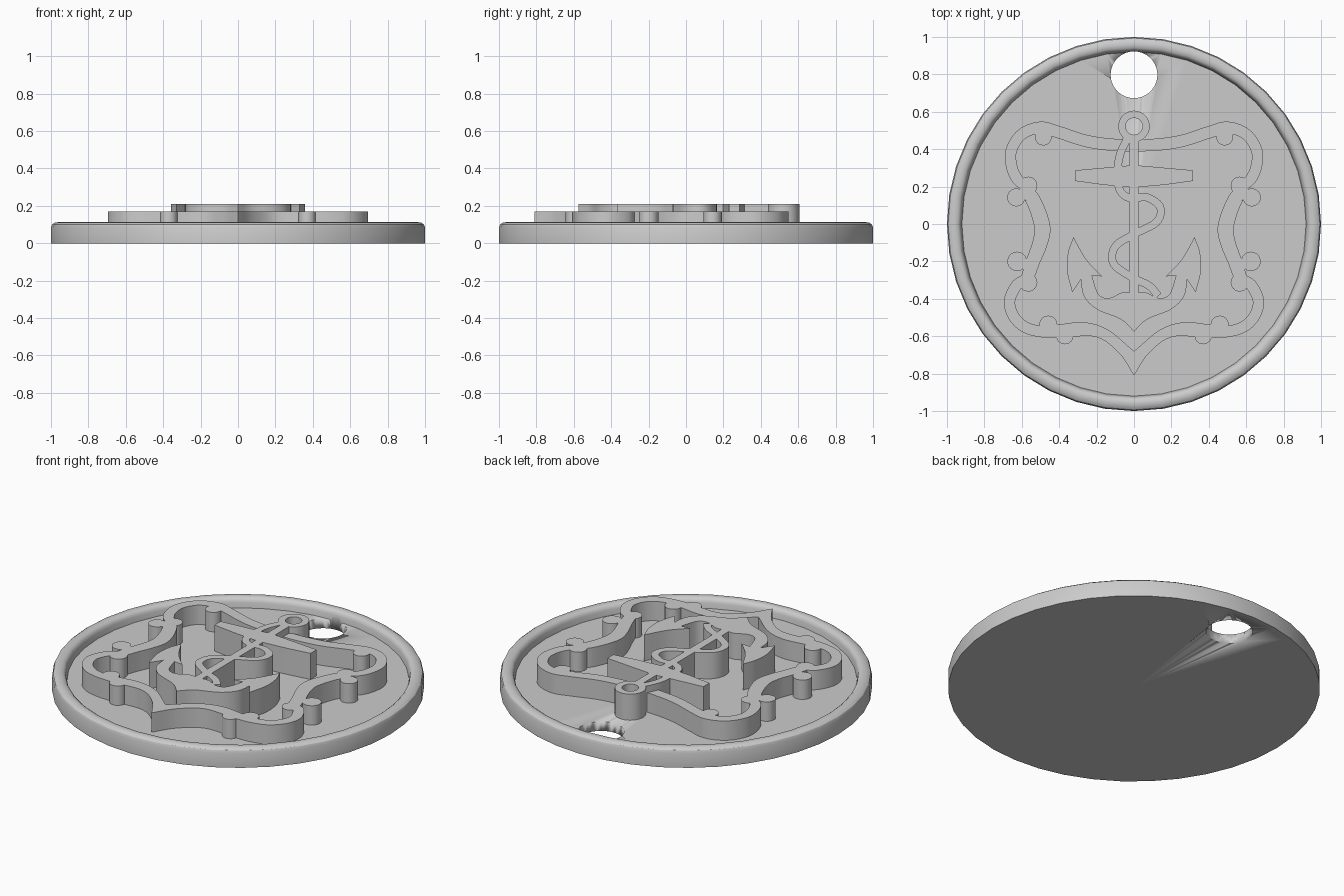
import bpy, bmesh, math
from mathutils import Vector

cube = bpy.data.objects.get("Cube")
if cube:
    bpy.data.objects.remove(cube, do_unlink=True)

grey = bpy.data.materials.new("plain_grey")
grey.use_nodes = True
GREY = (0.6, 0.6, 0.6, 1)
grey.diffuse_color = GREY
grey.node_tree.nodes["Principled BSDF"].inputs["Base Color"].default_value = GREY

FLOOR, FRAME_TOP, ANCHOR_TOP = 0.055, 0.17, 0.21
SUNK = FLOOR - 0.02  # raised parts start slightly inside the disc


def activate(obj):
    bpy.ops.object.select_all(action='DESELECT')
    obj.select_set(True)
    bpy.context.view_layer.objects.active = obj


def finish(name, bm):
    bmesh.ops.recalc_face_normals(bm, faces=bm.faces)
    mesh = bpy.data.meshes.new(name)
    bm.to_mesh(mesh)
    bm.free()
    mesh.materials.append(grey)
    obj = bpy.data.objects.new(name, mesh)
    bpy.context.collection.objects.link(obj)
    activate(obj)
    bpy.ops.object.shade_smooth_by_angle(angle=math.radians(32))
    return obj


def smooth(points, n=6):
    """Rounded path through the given points."""
    p = [Vector(q) for q in points]
    p = [2 * p[0] - p[1]] + p + [2 * p[-1] - p[-2]]
    path = []
    for a, b, c, d in zip(p, p[1:], p[2:], p[3:]):
        for i in range(n):
            t = i / n
            path.append(0.5 * (2 * b + (c - a) * t + (2 * a - 5 * b + 4 * c - d) * t ** 2
                               + (3 * b - a - 3 * c + d) * t ** 3))
    return path + [p[-2]]


def plate(name, outline, top, mirror=True):
    """Upright plate from a flat outline, optionally with its mirror twin."""
    bm = bmesh.new()
    for side in ((1, -1) if mirror else (1,)):
        face = bm.faces.new([bm.verts.new((side * q[0], q[1], SUNK)) for q in outline])
        grown = bmesh.ops.extrude_face_region(bm, geom=[face], use_keep_orig=True)
        moved = [g for g in grown["geom"] if isinstance(g, bmesh.types.BMVert)]
        bmesh.ops.translate(bm, verts=moved, vec=(0, 0, top - SUNK))
    return finish(name, bm)


def ribbon(name, points, top, mirror=True):
    """Band following a path of (x, y, width)."""
    path = smooth(points)
    left, right = [], []
    for i, p in enumerate(path):
        way = (path[min(i + 1, len(path) - 1)] - path[max(i - 1, 0)]).to_2d().normalized()
        across = Vector((-way.y, way.x)) * p.z / 2
        left.append(p.to_2d() + across)
        right.append(p.to_2d() - across)
    return plate(name, left + right[::-1], top, mirror)


def lathe(name, profile, steps, centre_y=0, closed=False):
    bm = bmesh.new()
    verts = [bm.verts.new((r, 0, z)) for r, z in profile]
    edges = [bm.edges.new(pair) for pair in zip(verts, verts[1:])]
    if closed:
        edges.append(bm.edges.new((verts[-1], verts[0])))
    bmesh.ops.spin(bm, geom=verts + edges, cent=(0, 0, 0), axis=(0, 0, 1),
                   angle=math.tau, steps=steps)
    bmesh.ops.remove_doubles(bm, verts=bm.verts, dist=0.0001)
    bmesh.ops.translate(bm, verts=bm.verts, vec=(0, centre_y, 0))
    return finish(name, bm)


# Disc with rounded raised rim and a recessed floor
disc = lathe("disc", [(0, 0), (1, 0), (1, 0.085), (0.994, 0.1), (0.98, 0.11), (0.96, 0.113),
                      (0.942, 0.11), (0.93, 0.1), (0.925, 0.085), (0.92, FLOOR), (0, FLOOR)], 40)

# Hanging hole
cutter = lathe("hole_cutter", [(0, -0.1), (0.125, -0.1), (0.125, 0.3), (0, 0.3)], 40, 0.798)
cutter.hide_render = True
cut = disc.modifiers.new("hole", 'BOOLEAN')
cut.operation = 'DIFFERENCE'
cut.solver = 'EXACT'
cut.object = cutter
activate(disc)
bpy.ops.object.modifier_apply(modifier=cut.name)
bpy.data.objects.remove(cutter, do_unlink=True)

# Scrolled frame: bands on each side
ribbon("frame_top_scroll", [(0, 0.42, 0.065), (0.13, 0.425, 0.065), (0.26, 0.445, 0.065),
                            (0.4, 0.49, 0.065), (0.5, 0.515, 0.065), (0.6, 0.48, 0.06),
                            (0.657, 0.39, 0.06), (0.652, 0.3, 0.06), (0.62, 0.235, 0.06),
                            (0.575, 0.2, 0.05)], FRAME_TOP)
ribbon("frame_side_scroll", [(0.62, 0.15, 0.06), (0.565, 0.16, 0.075), (0.522, 0.09, 0.08),
                             (0.49, -0.02, 0.086), (0.505, -0.11, 0.08), (0.54, -0.2, 0.075),
                             (0.57, -0.29, 0.07)], FRAME_TOP)
ribbon("frame_lower_scroll", [(0.57, -0.29, 0.05), (0.625, -0.325, 0.06), (0.665, -0.41, 0.06),
                              (0.645, -0.49, 0.06), (0.585, -0.55, 0.06), (0.5, -0.575, 0.06),
                              (0.4, -0.58, 0.06)], FRAME_TOP)
upper_edge = smooth([(0.42, -0.54), (0.27, -0.525), (0.14, -0.565), (0, -0.68)])
lower_edge = smooth([(0, -0.81), (0.08, -0.69), (0.2, -0.605), (0.37, -0.605)])
plate("frame_bottom_point", upper_edge + lower_edge, FRAME_TOP)

# Round scroll ends
for name, x, y, r in [("top_knob", 0.485, 0.465, 0.045),
                      ("upper_inner_knob", 0.565, 0.205, 0.048),
                      ("upper_outer_knob", 0.63, 0.142, 0.048),
                      ("lower_outer_knob", 0.625, -0.2, 0.052),
                      ("lower_inner_knob", 0.565, -0.313, 0.048),
                      ("bottom_inner_knob", 0.458, -0.538, 0.048),
                      ("bottom_outer_knob", 0.37, -0.597, 0.046)]:
    turn = [math.tau * i / 24 for i in range(24)]
    plate(name, [(x + r * math.cos(a), y + r * math.sin(a)) for a in turn], FRAME_TOP)

# Anchor ring, shaft and crossbar
lathe("anchor_ring", [(0.045, SUNK), (0.084, SUNK), (0.084, ANCHOR_TOP), (0.045, ANCHOR_TOP)],
      32, 0.522, closed=True)
plate("anchor_shaft", [(-0.024, 0.45), (0.024, 0.45), (0.024, -0.45), (-0.024, -0.45)],
      ANCHOR_TOP, mirror=False)
plate("anchor_crossbar", [(0, 0.315), (0.17, 0.3), (0.315, 0.287), (0.315, 0.23),
                          (0.17, 0.21), (0, 0.195)], ANCHOR_TOP)

# Anchor arms and flukes
arm_outer = smooth([(0.285, -0.27), (0.27, -0.38), (0.2, -0.455), (0.07, -0.51), (0, -0.575)])
arm_inner = smooth([(0, -0.37), (0.06, -0.365), (0.13, -0.395), (0.19, -0.375), (0.23, -0.26)])
plate("anchor_arms", arm_outer + arm_inner, ANCHOR_TOP)
fluke_outer = smooth([(0.324, -0.07), (0.352, -0.15), (0.358, -0.25), (0.33, -0.365)])
fluke_inner = smooth([(0.17, -0.28), (0.255, -0.19), (0.324, -0.07)])
plate("anchor_flukes", fluke_outer + [(0.28, -0.29), (0.235, -0.275)] + fluke_inner[:-1], ANCHOR_TOP)

# Rope winding round the shaft
ROPE = 0.042
rope_path = [(-0.035, 0.46), (-0.075, 0.37), (-0.088, 0.27), (-0.075, 0.18), (-0.02, 0.138),
             (0.07, 0.142), (0.14, 0.09), (0.12, 0.01), (0, -0.055), (-0.1, -0.12),
             (-0.11, -0.21), (-0.02, -0.28), (0.08, -0.33), (0.13, -0.385)]
ribbon("anchor_rope", [(x, y, ROPE) for x, y in rope_path], ANCHOR_TOP, mirror=False)
